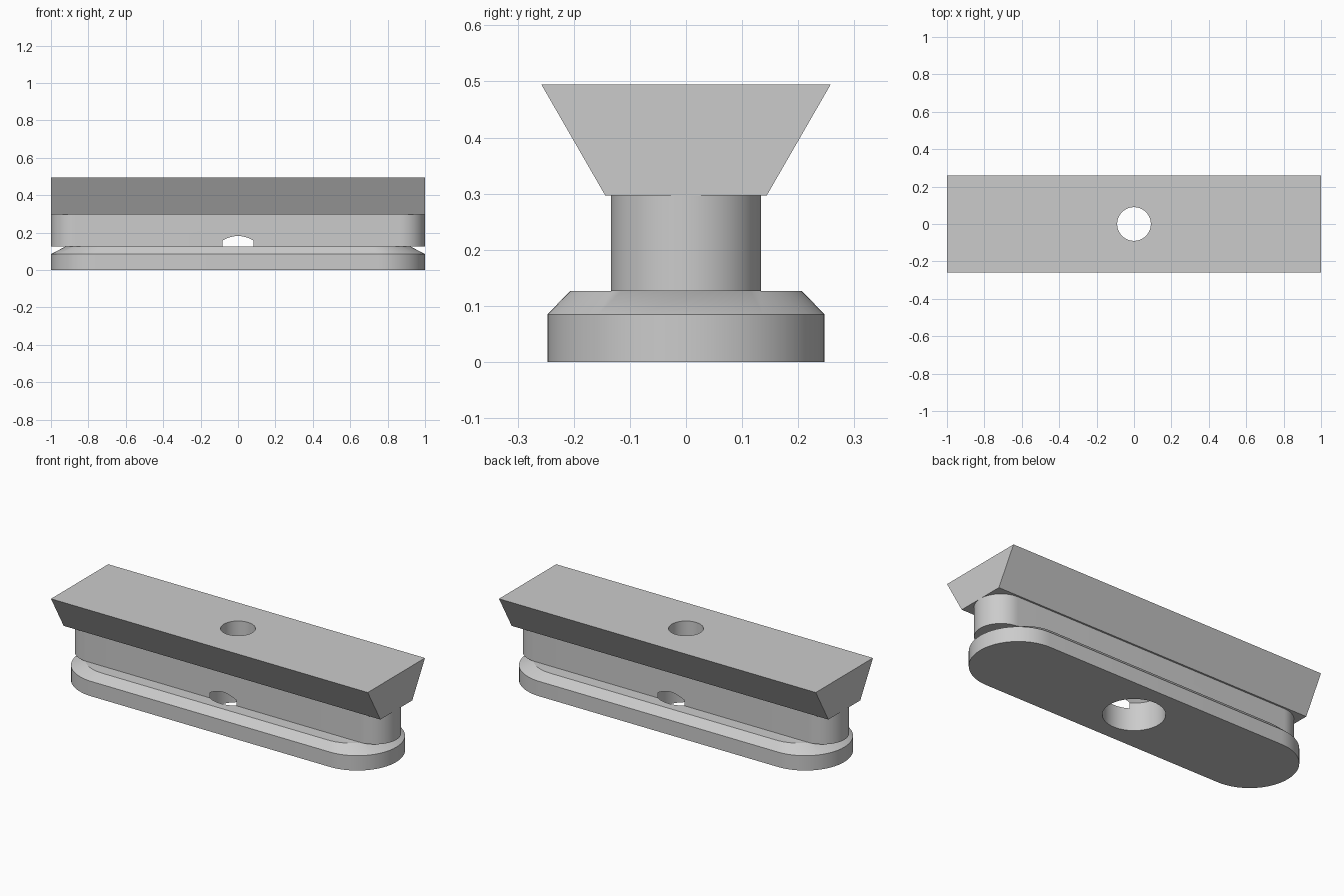
import bpy
import bmesh
from math import sin, cos, pi

old = bpy.data.objects.get("Cube")
if old:
    bpy.data.objects.remove(old, do_unlink=True)

# Single grey finish
grey = bpy.data.materials.new("plain_grey")
grey.use_nodes = True
COLOUR = (0.6, 0.6, 0.6, 1)
grey.diffuse_color = COLOUR
grey.node_tree.nodes["Principled BSDF"].inputs["Base Color"].default_value = COLOUR


def stadium(half_length, radius, steps=32):
    """Outline with straight sides and half-round ends."""
    points = []
    for side in (1, -1):
        centre = side * (half_length - radius)
        for i in range(steps + 1):
            a = pi * i / steps - pi / 2
            points.append((centre + side * radius * cos(a), side * radius * sin(a)))
    return points


def rectangle(half_length, half_width):
    return [(sx * half_length, sy * half_width)
            for sx, sy in ((-1, -1), (1, -1), (1, 1), (-1, 1))]


def circle(radius, steps=64):
    return [(radius * cos(2 * pi * i / steps), radius * sin(2 * pi * i / steps))
            for i in range(steps)]


def loft(name, sections):
    """Closed solid through a stack of (height, outline) sections."""
    bm = bmesh.new()
    rings = [[bm.verts.new((x, y, z)) for x, y in outline] for z, outline in sections]
    for low, high in zip(rings, rings[1:]):
        n = len(low)
        for i in range(n):
            j = (i + 1) % n
            bm.faces.new((low[i], low[j], high[j], high[i]))
    bm.faces.new(rings[0][::-1])
    bm.faces.new(rings[-1])
    bmesh.ops.recalc_face_normals(bm, faces=bm.faces)
    mesh = bpy.data.meshes.new(name)
    bm.to_mesh(mesh)
    bm.free()
    mesh.materials.append(grey)
    obj = bpy.data.objects.new(name, mesh)
    bpy.context.collection.objects.link(obj)
    return obj


# Round-ended foot with a chamfered rim, narrow neck, flared dovetail bar
parts = [
    loft("foot", [(0, stadium(1, 0.247)), (0.085, stadium(1, 0.247)),
                  (0.127, stadium(0.92, 0.206))]),
    loft("neck", [(0.127, stadium(1, 0.134)), (0.297, stadium(1, 0.134))]),
    loft("dovetail_bar", [(0.297, rectangle(1, 0.144)), (0.495, rectangle(1, 0.258))]),
]

# Screw hole: wide bore below, cone, then narrow bore through the top
cutter = loft("screw_hole_cutter", [(-0.1, circle(0.158)), (0.158, circle(0.158)),
                                    (0.226, circle(0.09)), (0.6, circle(0.09))])

for part in parts:
    cut = part.modifiers.new("screw_hole", "BOOLEAN")
    cut.operation = "DIFFERENCE"
    cut.solver = "EXACT"
    cut.object = cutter
    bpy.ops.object.select_all(action="DESELECT")
    part.select_set(True)
    bpy.context.view_layer.objects.active = part
    bpy.ops.object.modifier_apply(modifier=cut.name)
    bpy.ops.object.shade_smooth_by_angle(angle=pi / 6)

bpy.data.objects.remove(cutter, do_unlink=True)
